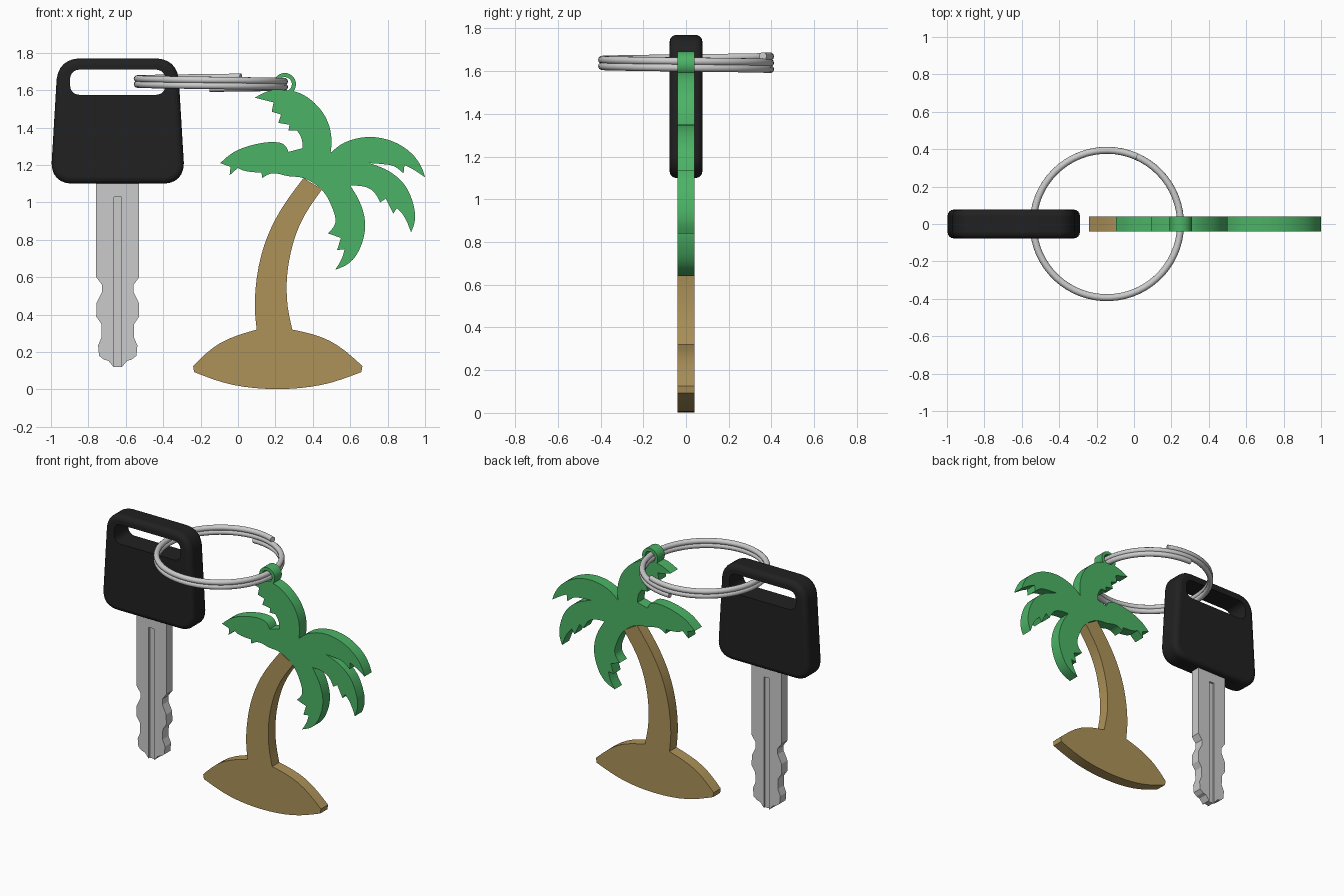
import bpy, bmesh, math
from mathutils import Vector

if "Cube" in bpy.data.objects:
    bpy.data.objects.remove(bpy.data.objects["Cube"])


def material(name, rgb):
    m = bpy.data.materials.new(name)
    m.diffuse_color = (*rgb, 1)
    m.use_nodes = True
    m.node_tree.nodes["Principled BSDF"].inputs["Base Color"].default_value = m.diffuse_color
    return m


GREEN = material("leaf green", (0.07, 0.45, 0.13))
BROWN = material("trunk brown", (0.42, 0.29, 0.10))
BLACK = material("grip black", (0.015, 0.015, 0.015))


def smooth_outline(pts, corner=50, steps=4):
    """Closed spline through the points that keeps sharp corners."""
    p = [Vector(q) for q in pts]
    n = len(p)
    tan = []
    for i in range(n):
        a, b = p[i] - p[i - 1], p[(i + 1) % n] - p[i]
        sharp = math.degrees(a.angle(b)) > corner
        tan.append(None if sharp else (a.normalized() + b.normalized()).normalized())
    out = []
    for i in range(n):
        j = (i + 1) % n
        d = p[j] - p[i]
        t0, t1 = tan[i], tan[j]
        c0 = p[i] + (t0 * d.length if t0 else d) / 3
        c1 = p[j] - (t1 * d.length if t1 else d) / 3
        if t0 and not t1:
            c1 = (c0 + p[j]) / 2
        if t1 and not t0:
            c0 = (p[i] + c1) / 2
        for k in range(steps):
            t = k / steps
            s = 1 - t
            out.append(p[i] * s**3 + c0 * 3 * s * s * t + c1 * 3 * s * t * t + p[j] * t**3)
    return out


def rounded(pts, r, steps=6):
    """Polygon with its corners rounded off."""
    p = [Vector(q) for q in pts]
    out = []
    for i, c in enumerate(p):
        a = c + (p[i - 1] - c).normalized() * r
        b = c + (p[(i + 1) % len(p)] - c).normalized() * r
        for k in range(steps + 1):
            t = k / steps
            h = c * 0.85 + (a + b) * 0.075
            out.append(a * (1 - t)**2 + h * 2 * t * (1 - t) + b * t * t)
    return out


def plate(name, outline, half, mat=None, y=0):
    """Front-view outline extruded along y."""
    bm = bmesh.new()
    face = bm.faces.new([bm.verts.new((q[0], y - half, q[1])) for q in outline])
    ext = bmesh.ops.extrude_face_region(bm, geom=[face])["geom"]
    bmesh.ops.translate(bm, vec=(0, 2 * half, 0),
                        verts=[v for v in ext if isinstance(v, bmesh.types.BMVert)])
    bmesh.ops.recalc_face_normals(bm, faces=bm.faces)
    me = bpy.data.meshes.new(name)
    bm.to_mesh(me)
    bm.free()
    ob = bpy.data.objects.new(name, me)
    bpy.context.collection.objects.link(ob)
    if mat:
        me.materials.append(mat)
    return ob


def box_outline(x0, x1, z0, z1):
    return [(x0, z0), (x1, z0), (x1, z1), (x0, z1)]


def cut(ob, cutter):
    m = ob.modifiers.new("cut", "BOOLEAN")
    m.operation, m.solver, m.object = "DIFFERENCE", "EXACT", cutter
    cutter.hide_render = True
    cutter.hide_set(True)


def shade(ob, angle=35):
    bpy.ops.object.select_all(action="DESELECT")
    ob.select_set(True)
    bpy.context.view_layer.objects.active = ob
    bpy.ops.object.shade_smooth_by_angle(angle=math.radians(angle))


# key grip: tapered rounded plate with a slot for the ring
KX = -0.643
grip = plate("key_grip", rounded([(KX - 0.36, 1.10), (KX + 0.36, 1.10),
                                  (KX + 0.32, 1.77), (KX - 0.32, 1.77)], 0.11), 0.077, BLACK)
bev = grip.modifiers.new("round edges", "BEVEL")
bev.width, bev.segments, bev.limit_method = 0.032, 4, "ANGLE"
bev.angle_limit = math.radians(50)
cut(grip, plate("grip_slot_cutter", rounded(box_outline(KX - 0.255, KX + 0.255, 1.575, 1.71), 0.05), 0.2))
shade(grip)

# key blade: mirrored wavy profile with a groove on both faces
side = [(0.115, 1.15), (0.115, 0.60), (0.085, 0.56), (0.085, 0.52), (0.114, 0.46), (0.115, 0.39),
        (0.088, 0.35), (0.086, 0.28), (0.105, 0.235), (0.10, 0.18), (0.075, 0.16), (0.05, 0.153), (0.022, 0.12)]
blade = plate("key_blade", [(KX + x, z) for x, z in side] + [(KX - x, z) for x, z in reversed(side)], 0.033)
for y in (-0.035, 0.035):
    cut(blade, plate("groove_cutter", box_outline(KX - 0.02, KX + 0.02, 0.05, 1.03), 0.014, y=y))

# split ring: two-turn wire coil
cu = bpy.data.curves.new("split_ring", "CURVE")
cu.dimensions = "3D"
cu.bevel_depth, cu.bevel_resolution, cu.use_fill_caps = 0.0185, 3, True
N, TURNS = 130, 2.07
sp = cu.splines.new("POLY")
sp.points.add(N)
for i, pt in enumerate(sp.points):
    turn = TURNS * i / N
    a = math.radians(66) + turn * math.tau
    pt.co = (-0.145 + 0.394 * math.cos(a), 0.394 * math.sin(a), 1.671 - 0.03 * turn, 1)
bpy.context.collection.objects.link(bpy.data.objects.new("split_ring", cu))

# palm trunk with its island base
trunk = [(0.10, 0.32), (0.09, 0.48), (0.125, 0.72), (0.20, 0.91), (0.35, 1.13), (0.45, 1.07),
         (0.33, 0.88), (0.27, 0.67), (0.262, 0.48), (0.29, 0.32)]
island = [(0.49, 0.26), (0.665, 0.125), (0.66, 0.093), (0.45, 0.025), (0.21, 0.002),
          (-0.03, 0.025), (-0.235, 0.093), (-0.24, 0.125), (-0.10, 0.245)]
shade(plate("palm_trunk", smooth_outline(trunk + island), 0.039, BROWN))

# palm crown: frond outlines joined clockwise into one silhouette
left_frond = [(0.35, 1.13), (0.27, 1.14), (0.18, 1.155), (0.13, 1.13), (0.125, 1.16), (0.03, 1.17),
              (0.0, 1.185), (-0.045, 1.145), (-0.04, 1.19), (-0.095, 1.21), (-0.02, 1.27),
              (0.09, 1.31), (0.20, 1.322), (0.245, 1.31), (0.27, 1.27)]
top_frond = [(0.345, 1.29), (0.34, 1.34), (0.315, 1.385), (0.27, 1.385), (0.275, 1.415), (0.215, 1.425),
             (0.23, 1.47), (0.18, 1.485), (0.19, 1.535), (0.09, 1.56), (0.18, 1.60), (0.26, 1.60),
             (0.34, 1.58), (0.43, 1.51), (0.48, 1.43), (0.50, 1.34), (0.495, 1.265)]
right_frond = [(0.57, 1.32), (0.70, 1.35), (0.83, 1.325), (0.93, 1.26), (0.98, 1.19), (1.0, 1.135),
               (0.93, 1.18), (0.89, 1.20), (0.885, 1.155), (0.83, 1.195), (0.77, 1.205), (0.70, 1.21)]
low_right_frond = [(0.81, 1.165), (0.89, 1.095), (0.94, 0.98), (0.945, 0.90), (0.925, 0.84), (0.885, 0.93),
                   (0.85, 0.97), (0.83, 0.94), (0.79, 1.02), (0.76, 1.0), (0.71, 1.07), (0.60, 1.09)]
bottom_frond = [(0.66, 0.98), (0.68, 0.87), (0.65, 0.75), (0.60, 0.68), (0.52, 0.64), (0.555, 0.70),
                (0.57, 0.75), (0.53, 0.745), (0.55, 0.81), (0.48, 0.835), (0.52, 0.89), (0.50, 0.98),
                (0.45, 1.065)]
shade(plate("palm_crown", smooth_outline(left_frond + top_frond + right_frond
                                         + low_right_frond + bottom_frond), 0.039, GREEN))


# eyelet on the top frond that holds the ring
def circle(r, n=28):
    return [(0.25 + r * math.cos(math.tau * i / n), 1.632 + r * math.sin(math.tau * i / n)) for i in range(n)]


eyelet = plate("palm_eyelet", circle(0.06), 0.039, GREEN)
cut(eyelet, plate("eyelet_cutter", circle(0.038), 0.1))
shade(eyelet)
